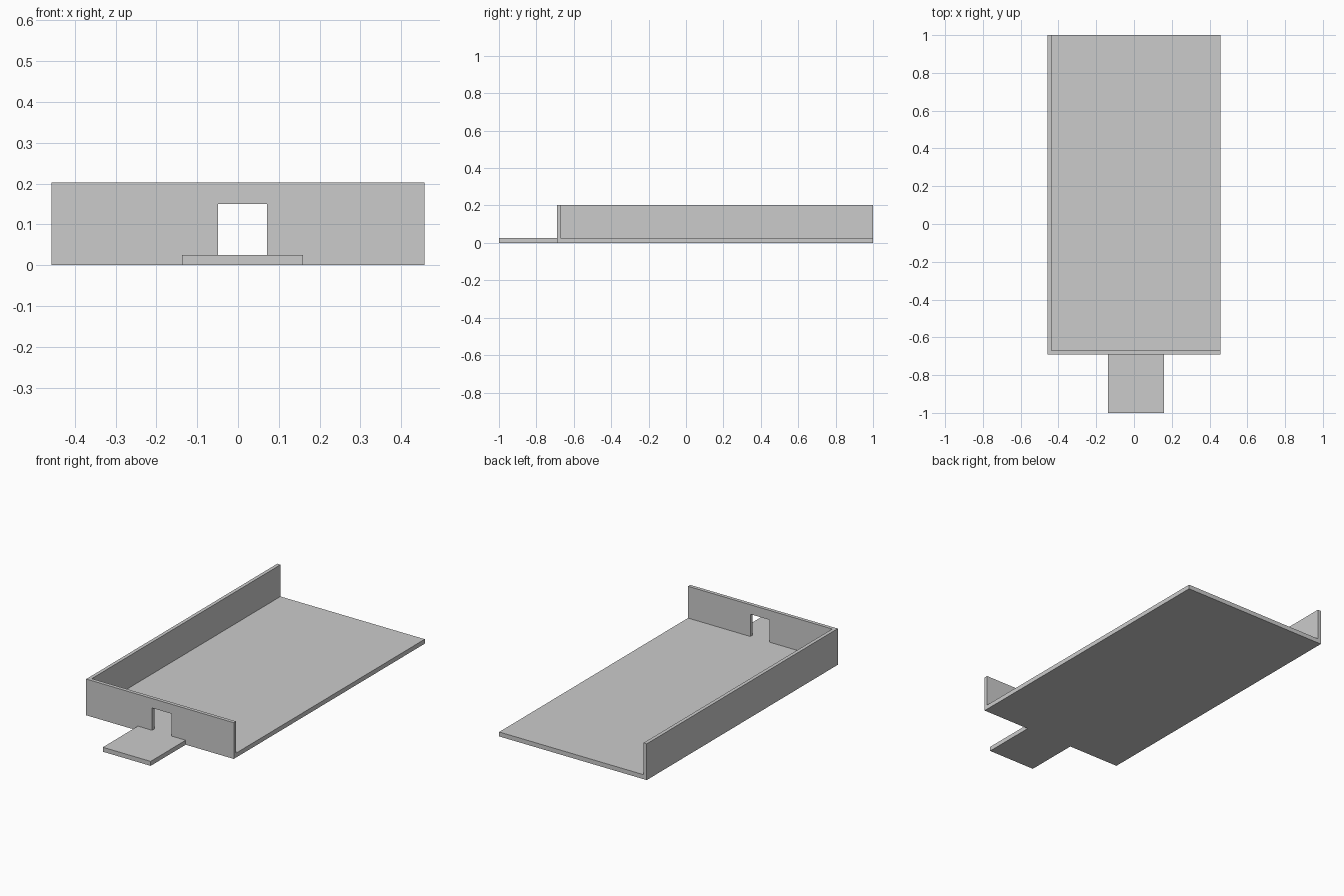
import bpy

if "Cube" in bpy.data.objects:
    bpy.data.objects.remove(bpy.data.objects["Cube"])

FLOOR, TOP = 0.025, 0.203


def box(name, x0, x1, y0, y1, z0, z1):
    bpy.ops.mesh.primitive_cube_add(
        size=1, location=((x0 + x1) / 2, (y0 + y1) / 2, (z0 + z1) / 2))
    ob = bpy.context.object
    ob.name = ob.data.name = name
    ob.scale = (x1 - x0, y1 - y0, z1 - z0)
    bpy.ops.object.transform_apply(location=True, scale=True)
    return ob


# One solid block, carved into floor, two walls and doorstep
tray = box("walled_floor_with_doorstep", -0.457, 0.457, -1, 1, 0, TOP)

cutters = [
    # open interior (right and back sides have no wall)
    box("interior_cutter", -0.437, 1, -0.67, 2, FLOOR, 1),
    # space above and beside the doorstep
    box("above_step_cutter", -1, 1, -2, -0.69, FLOOR, 1),
    box("step_left_cutter", -1, -0.137, -2, -0.69, -1, 1),
    box("step_right_cutter", 0.159, 1, -2, -0.69, -1, 1),
    # doorway through the front wall
    box("doorway_cutter", -0.049, 0.071, -0.8, -0.6, FLOOR, 0.15),
]

for c in cutters:
    c.hide_render = True
    m = tray.modifiers.new(c.name, 'BOOLEAN')
    m.operation, m.solver, m.object = 'DIFFERENCE', 'EXACT', c
    bpy.context.view_layer.objects.active = tray
    bpy.ops.object.modifier_apply(modifier=m.name)

for c in cutters:
    bpy.data.objects.remove(c, do_unlink=True)
